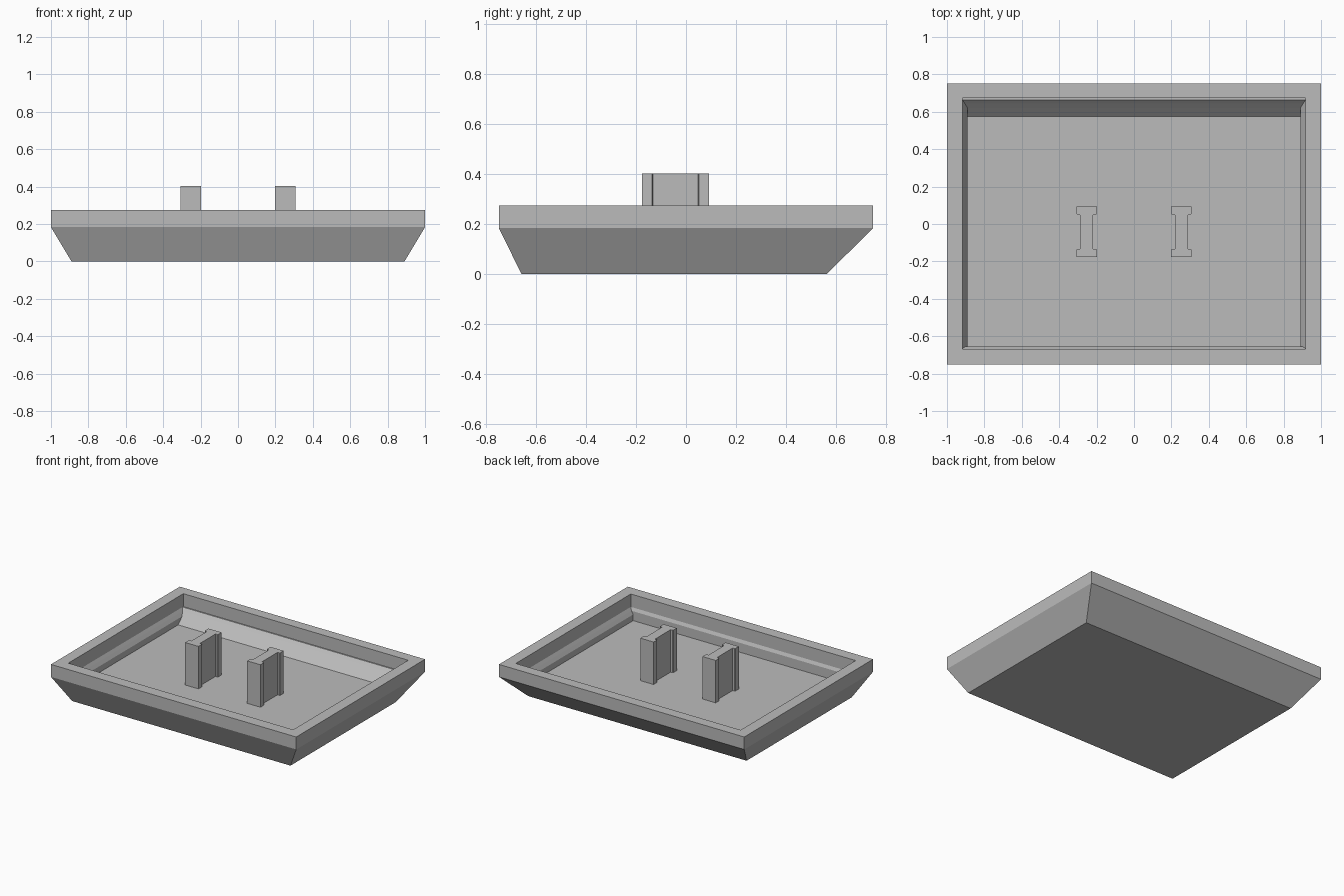
import bpy
import bmesh

cube = bpy.data.objects.get("Cube")
if cube:
    bpy.data.objects.remove(cube, do_unlink=True)

grey = bpy.data.materials.new("light grey")
grey.use_nodes = True
colour = (0.5, 0.5, 0.5, 1)
grey.diffuse_color = colour
grey.node_tree.nodes["Principled BSDF"].inputs["Base Color"].default_value = colour


def loft(name, rings):
    """Join equal-sized closed rings in order and cap both ends."""
    bm = bmesh.new()
    loops = [[bm.verts.new(p) for p in ring] for ring in rings]
    count = len(loops[0])
    for low, high in zip(loops, loops[1:]):
        for i in range(count):
            j = (i + 1) % count
            bm.faces.new((low[i], low[j], high[j], high[i]))
    bm.faces.new(loops[0][::-1])
    bm.faces.new(loops[-1])
    bmesh.ops.recalc_face_normals(bm, faces=bm.faces)
    mesh = bpy.data.meshes.new(name)
    bm.to_mesh(mesh)
    bm.free()
    mesh.materials.append(grey)
    obj = bpy.data.objects.new(name, mesh)
    bpy.context.collection.objects.link(obj)
    return obj


def rectangle(half_x, front, back, z):
    return [(-half_x, front, z), (half_x, front, z),
            (half_x, back, z), (-half_x, back, z)]


# Tray: outside from base to rim, then down the inside to the floor
FLOOR = 0.09
loft("tray", [rectangle(*section) for section in (
    (0.89, -0.66, 0.565, 0),
    (1.0, -0.75, 0.75, 0.183),
    (1.0, -0.75, 0.75, 0.275),
    (0.917, -0.667, 0.673, 0.275),
    (0.917, -0.667, 0.673, 0.18),
    (0.917, -0.667, 0.664, 0.18),
    (0.904, -0.656, 0.644, 0.159),
    (0.89, -0.656, 0.62, 0.135),
    (0.89, -0.656, 0.574, FLOOR),
)])

# Pair of I-shaped posts standing on the floor
quarter = [(0.054, 0.135), (0.054, 0.095), (0.049, 0.091), (0.035, 0.091)]
half = quarter + [(x, -y) for x, y in reversed(quarter)]
outline = half + [(-x, y) for x, y in reversed(half)]
for name, side in (("left_post", 1), ("right_post", -1)):
    loft(name, [[(side * 0.253 + x, y - 0.042, z) for x, y in outline]
                for z in (FLOOR - 0.01, 0.403)])
